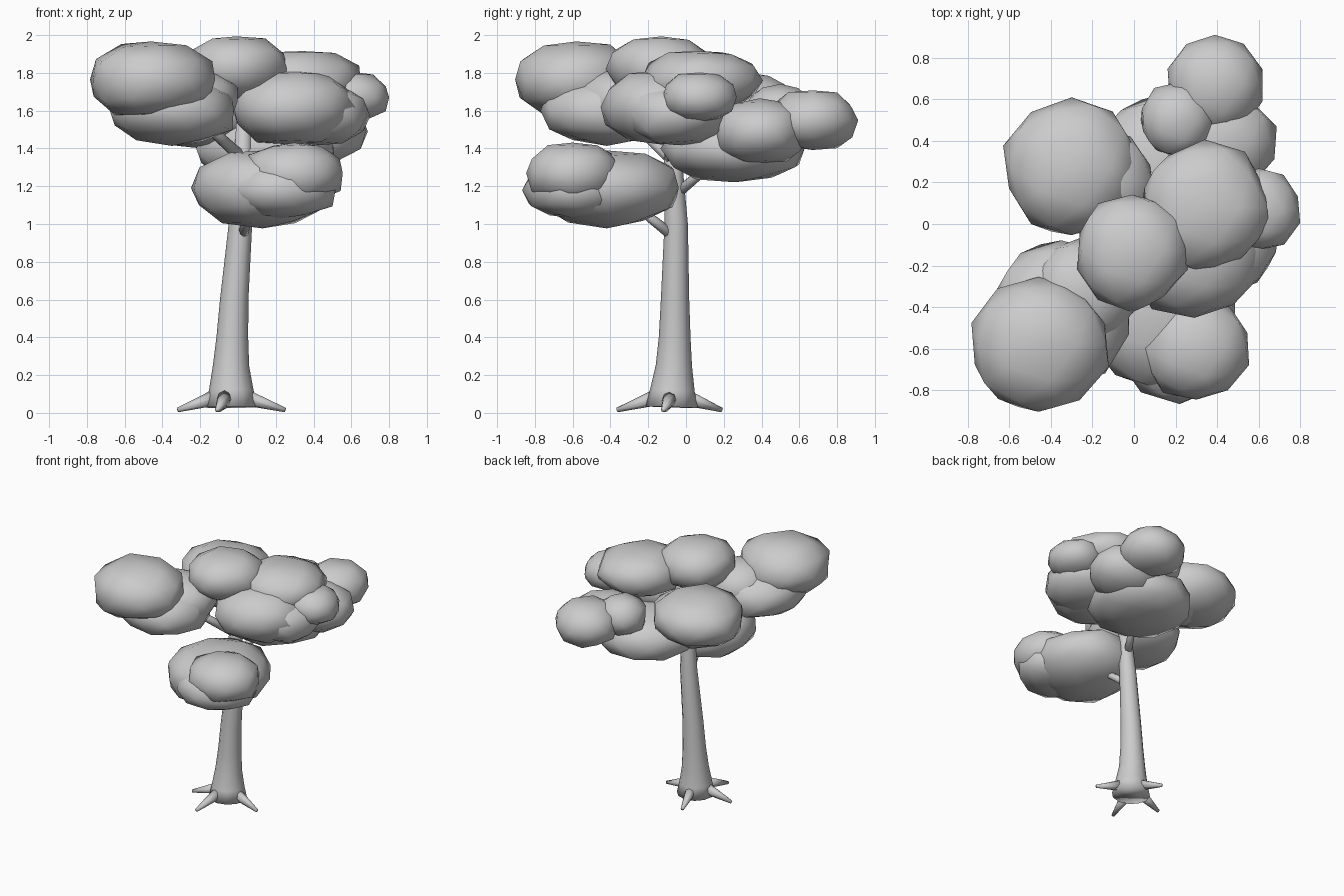
import bpy, bmesh, math, random
from mathutils import Vector

cube = bpy.data.objects.get("Cube")
if cube:
    bpy.data.objects.remove(cube, do_unlink=True)

grey = bpy.data.materials.new("plain_grey")
grey.use_nodes = True
grey.diffuse_color = (0.6, 0.6, 0.6, 1)
grey.node_tree.nodes["Principled BSDF"].inputs["Base Color"].default_value = (0.6, 0.6, 0.6, 1)


def finish(name, bm):
    """Turn a bmesh into a smooth shaded object."""
    bmesh.ops.recalc_face_normals(bm, faces=bm.faces[:])
    for f in bm.faces:
        f.smooth = True
    mesh = bpy.data.meshes.new(name)
    bm.to_mesh(mesh)
    bm.free()
    mesh.materials.append(grey)
    bpy.context.collection.objects.link(bpy.data.objects.new(name, mesh))


def tube(name, points, radii, sides):
    """Tapered, capped tube through a list of points."""
    bm = bmesh.new()
    pts = [Vector(p) for p in points]
    rings = []
    for i, (p, r) in enumerate(zip(pts, radii)):
        d = (pts[min(i + 1, len(pts) - 1)] - pts[max(i - 1, 0)]).normalized()
        ref = Vector((0, 1, 0)) if abs(d.z) > 0.8 else Vector((0, 0, 1))
        u = d.cross(ref).normalized()
        v = d.cross(u)
        rings.append([bm.verts.new(p + r * (math.cos(a) * u + math.sin(a) * v))
                      for a in (math.tau * k / sides for k in range(sides))])
    for a, b in zip(rings, rings[1:]):
        for k in range(sides):
            n = (k + 1) % sides
            bm.faces.new((a[k], a[n], b[n], b[k]))
    bm.faces.new(rings[0][::-1])
    bm.faces.new(rings[-1])
    finish(name, bm)


def foliage(name, center, size, seed, power=2.25):
    """Squashed, slightly boxy and irregular low-poly ball."""
    rng = random.Random(seed)
    bm = bmesh.new()
    bmesh.ops.create_icosphere(bm, subdivisions=2, radius=1)
    for v in bm.verts:
        flat = math.hypot(v.co.x, v.co.y)
        fuller = (flat ** power + abs(v.co.z) ** power) ** (-1 / power)
        k = fuller * rng.uniform(0.96, 1.07)
        v.co = Vector(c + s * x * k for c, s, x in zip(center, size, v.co))
    finish(name, bm)


# Trunk, slightly leaning and flared at the foot
tube("trunk",
     [(-.035, -.075, .03), (-.036, -.072, .12), (-.037, -.064, .25), (-.03, -.06, .4),
      (-.02, -.058, .6), (.013, -.052, 1), (.025, -.065, 1.25), (.03, -.08, 1.6)],
     [.138, .118, .096, .084, .075, .062, .052, .035], 12)

# Four pointed roots
for side, base, tip in [
        ("left", (.03, -.08, .085), (.25, -.12, .015)),
        ("right", (-.11, -.08, .085), (-.32, -.11, .015)),
        ("front", (-.065, -.15, .085), (-.11, -.365, .015)),
        ("back", (-.045, -.01, .085), (-.1, .19, .015))]:
    tube(side + "_root", [base, tip], [.045, .012], 8)

# Branches reaching into the foliage
for name, a, b, r in [
        ("low_front_branch", (.02, -.06, .93), (.08, -.3, 1.12), .03),
        ("back_branch", (.02, -.05, 1.16), (.15, .2, 1.37), .03),
        ("right_branch", (.02, -.08, 1.35), (-.25, -.35, 1.6), .035),
        ("left_branch", (.03, -.08, 1.34), (.3, -.05, 1.55), .035),
        ("back_right_branch", (.02, -.06, 1.3), (-.25, .25, 1.6), .03)]:
    tube(name, [a, b], [r, r * .7], 8)

# Foliage clumps: name, centre, radii
clumps = [
    ("upper_front_right", (-.46, -.58, 1.765), (.335, .33, .2)),
    ("lower_front_right", (-.35, -.42, 1.6), (.34, .35, .175)),
    ("inner_right", (-.25, -.34, 1.65), (.25, .26, .18)),
    ("crown_top", (-.01, -.13, 1.82), (.27, .28, .175)),
    ("upper_left", (.34, .08, 1.76), (.31, .31, .16)),
    ("outer_left", (.6, .07, 1.67), (.2, .2, .13)),
    ("middle_front", (.29, -.13, 1.62), (.33, .33, .2)),
    ("middle_left", (.43, -.05, 1.58), (.27, .28, .165)),
    ("back_left", (.4, .39, 1.49), (.29, .25, .175)),
    ("lower_back", (.15, .26, 1.4), (.38, .37, .175)),
    ("back_right", (-.3, .27, 1.62), (.33, .33, .19)),
    ("back_right_inner", (-.17, .2, 1.58), (.27, .28, .18)),
    ("outer_back", (.39, .67, 1.55), (.23, .24, .16)),
    ("inner_back", (.21, .5, 1.59), (.18, .18, .145)),
    ("low_front", (.13, -.42, 1.19), (.375, .38, .2)),
    ("low_front_upper", (.3, -.6, 1.27), (.26, .25, .165)),
    ("low_front_lower", (.22, -.58, 1.18), (.3, .27, .15)),
]
for i, (name, center, size) in enumerate(clumps):
    foliage(name + "_foliage", center, size, i + 1)
